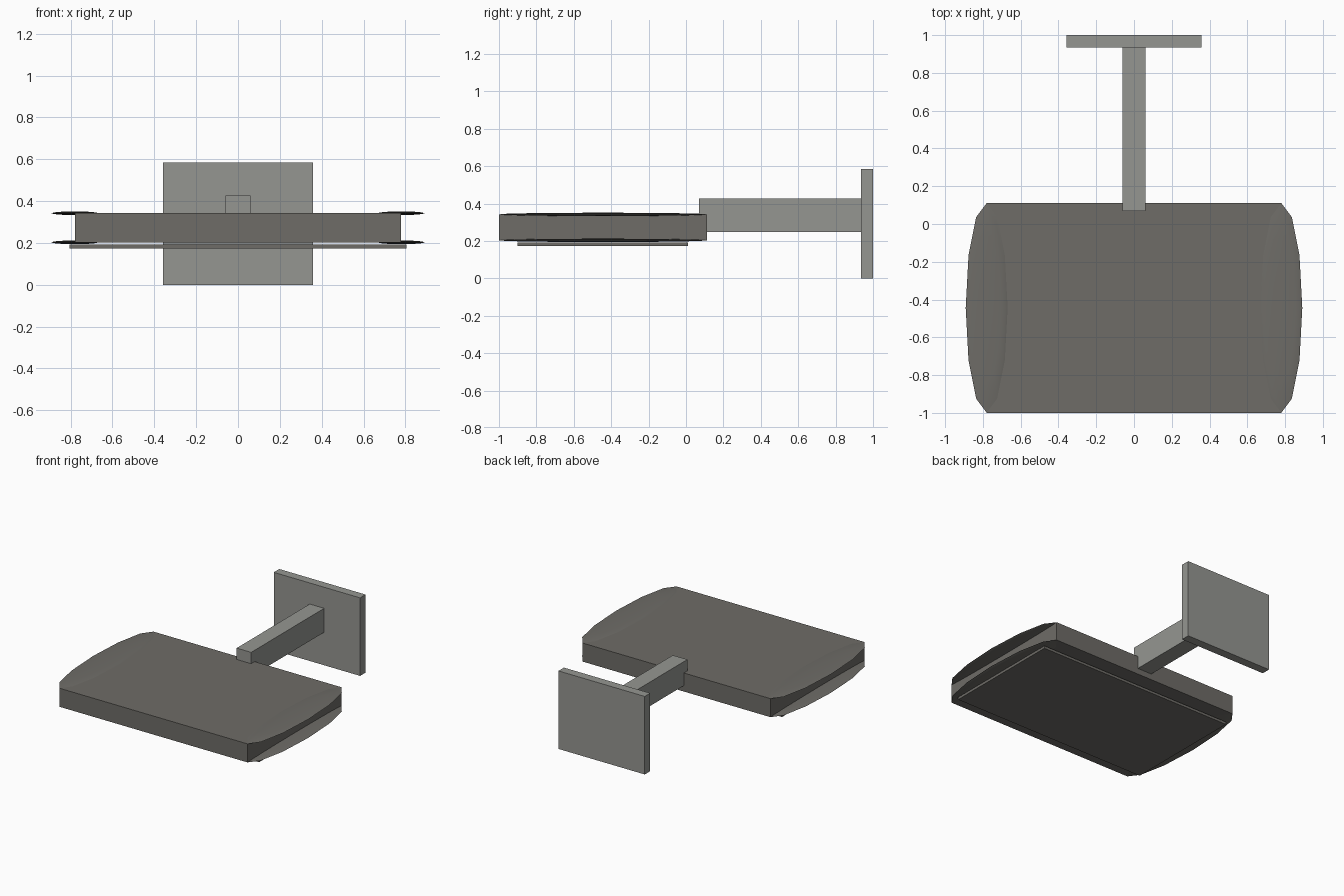
import bpy
from mathutils import Matrix

cube = bpy.data.objects.get("Cube")
if cube:
    bpy.data.objects.remove(cube, do_unlink=True)


def make_material(name, rgb):
    mat = bpy.data.materials.new(name)
    mat.use_nodes = True
    mat.diffuse_color = (*rgb, 1)
    mat.node_tree.nodes["Principled BSDF"].inputs["Base Color"].default_value = (*rgb, 1)
    return mat


def box(name, mat, x, y, z):
    """Box spanning the given (low, high) ranges."""
    ranges = (x, y, z)
    bpy.ops.mesh.primitive_cube_add(size=1, location=[(a + b) / 2 for a, b in ranges])
    obj = bpy.context.object
    obj.name = name
    obj.data.transform(Matrix.Diagonal([b - a for a, b in ranges] + [1]))
    obj.data.materials.append(mat)
    return obj


def end_lens(name, mat, location):
    """Flattened ellipsoid that rounds off one end of the head."""
    bpy.ops.mesh.primitive_uv_sphere_add(segments=12, ring_count=8, radius=1, location=location)
    obj = bpy.context.object
    obj.name = name
    obj.data.transform(Matrix.Diagonal((0.111, 0.555, 0.009, 1)))
    obj.data.materials.append(mat)
    bpy.ops.object.shade_smooth_by_angle()


dark = make_material("dark warm grey", (0.156, 0.150, 0.136))
light = make_material("light grey", (0.30, 0.305, 0.285))

# Wall mount and arm
box("wall_plate", light, (-0.358, 0.358), (0.935, 1.0), (0, 0.585))
box("arm", light, (-0.06, 0.06), (0.07, 0.94), (0.247, 0.427))

# Flat head with a panel hung just below it
bottom, top = 0.203, 0.342
box("head", dark, (-0.78, 0.78), (-1.0, 0.112), (bottom, top))
box("lower_panel", dark, (-0.805, 0.805), (-0.9, 0.012), (0.173, 0.192))

# Thin rounded lips at both ends, above and below
for side, x in (("right", -0.78), ("left", 0.78)):
    for level, z in (("lower", bottom), ("upper", top)):
        end_lens(f"{level}_{side}_lip", dark, (x, -0.444, z))
